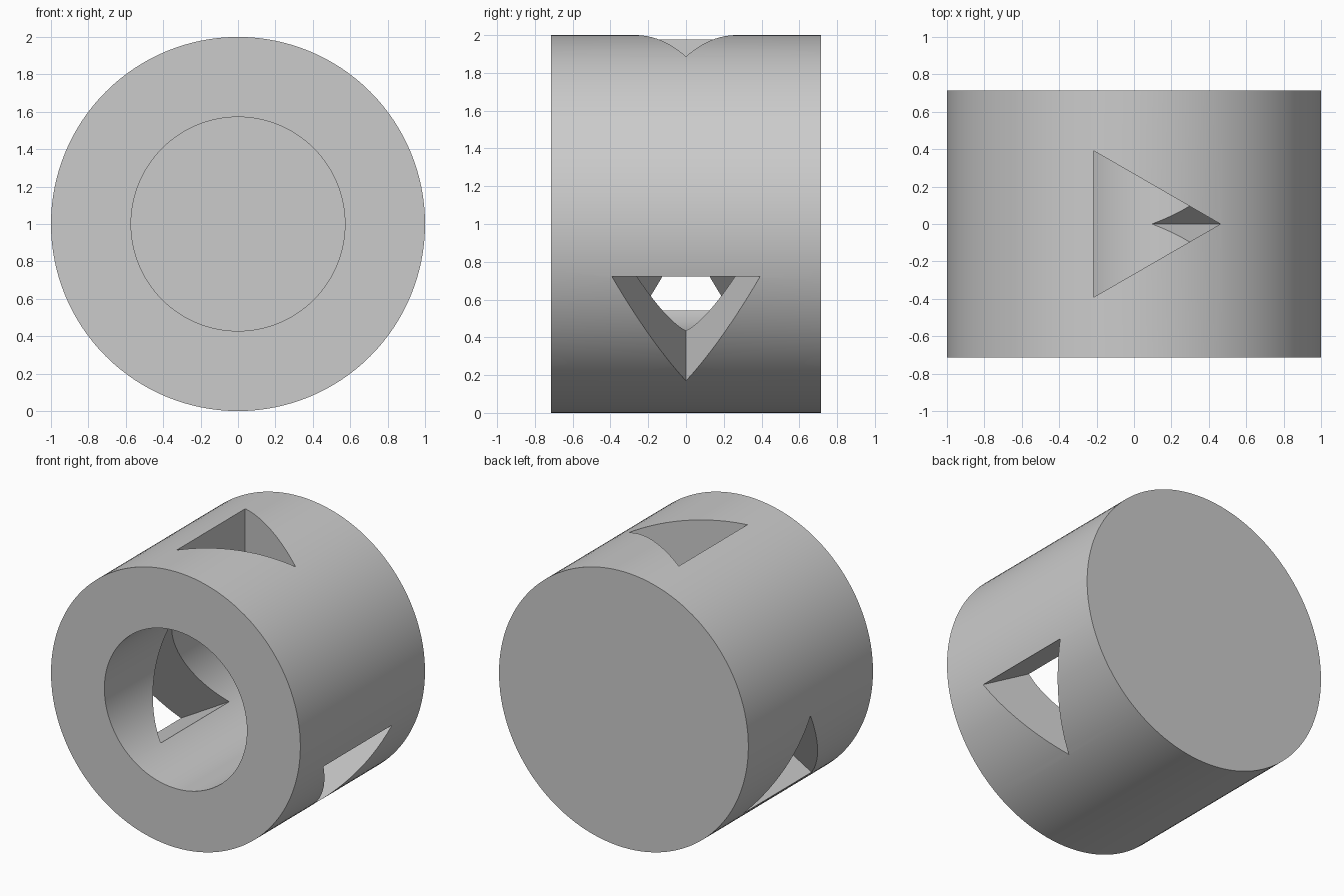
import bpy, bmesh
from math import cos, sin, radians, sqrt
from mathutils import Matrix, Vector

cube = bpy.data.objects.get("Cube")
if cube:
    bpy.data.objects.remove(cube, do_unlink=True)

RADIUS, HALF = 1.0, 0.714
BORE, WALL = 0.572, 0.143
TRI = 0.453                                # triangle centre to corner
PATTERN_CENTRE = Vector((0.0095, 0, 1.0092))

grey = bpy.data.materials.new("plain_grey")
grey.use_nodes = True
colour = (0.6, 0.6, 0.6, 1)
grey.diffuse_color = colour
grey.node_tree.nodes["Principled BSDF"].inputs["Base Color"].default_value = colour


def make_object(name, bm):
    bmesh.ops.recalc_face_normals(bm, faces=bm.faces[:])
    mesh = bpy.data.meshes.new(name)
    bm.to_mesh(mesh)
    bm.free()
    mesh.materials.append(grey)
    obj = bpy.data.objects.new(name, mesh)
    bpy.context.collection.objects.link(obj)
    return obj


def cylinder(name, radius, y0, y1):
    """Cylinder lying along y, centred at height 1."""
    bm = bmesh.new()
    place = Matrix.Translation((0, (y0 + y1) / 2, 1)) @ Matrix.Rotation(radians(90), 4, 'X')
    bmesh.ops.create_cone(bm, cap_ends=True, segments=128, radius1=radius,
                          radius2=radius, depth=y1 - y0, matrix=place)
    return make_object(name, bm)


def triangle_prism(name, degrees):
    """Triangular prism running outward from the pattern centre."""
    a = radians(degrees)
    outward = Vector((cos(a), 0, sin(a)))
    across = Vector((sin(a), 0, -cos(a)))
    half_side = TRI * sqrt(3) / 2
    corners = [(TRI, 0), (-TRI / 2, half_side), (-TRI / 2, -half_side)]
    bm = bmesh.new()
    verts = [bm.verts.new(PATTERN_CENTRE + across * u + Vector((0, v, 0)))
             for u, v in corners]
    face = bm.faces.new(verts)
    bmesh.ops.translate(bm, verts=verts, vec=outward * 0.1)
    new = bmesh.ops.extrude_face_region(bm, geom=[face], use_keep_orig=True)["geom"]
    bmesh.ops.translate(bm, vec=outward * 1.2,
                        verts=[g for g in new if isinstance(g, bmesh.types.BMVert)])
    return make_object(name, bm)


# Cup body, blind bore and three side windows
body = cylinder("cup_body", RADIUS, -HALF, HALF)
cutters = [cylinder("bore_cutter", BORE, -HALF - 0.2, HALF - WALL)]
cutters += [triangle_prism("window_cutter", d) for d in (90, -30, 210)]

bpy.ops.object.select_all(action='DESELECT')
bpy.context.view_layer.objects.active = body
body.select_set(True)
for cutter in cutters:
    cutter.hide_render = True
    mod = body.modifiers.new("cut", 'BOOLEAN')
    mod.operation = 'DIFFERENCE'
    mod.solver = 'EXACT'
    mod.object = cutter
    bpy.ops.object.modifier_apply(modifier=mod.name)
    bpy.data.objects.remove(cutter, do_unlink=True)

bpy.ops.object.shade_smooth_by_angle(angle=radians(25))
